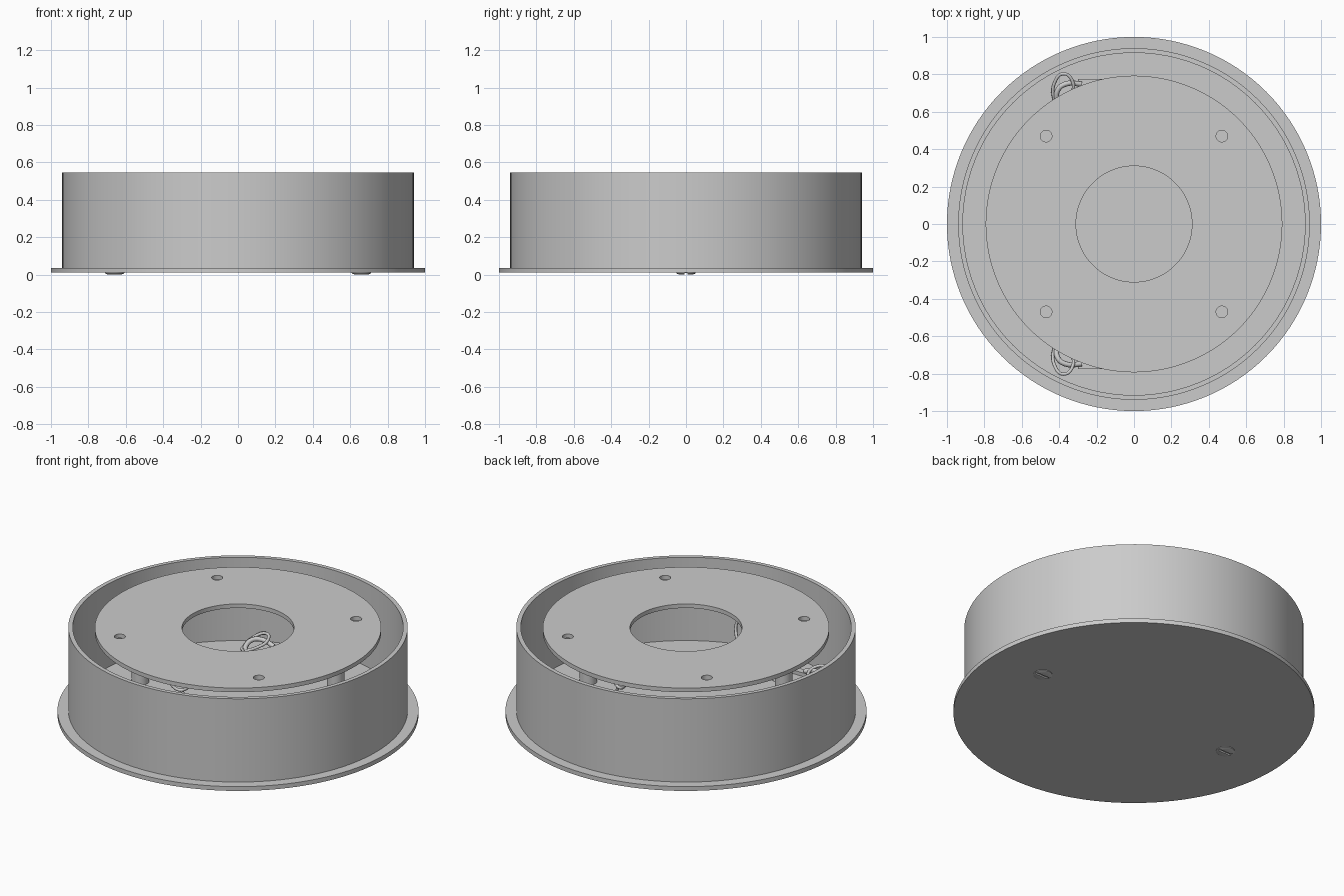
import bpy, bmesh
from math import sin, cos, pi
from mathutils import Vector

if "Cube" in bpy.data.objects:
    bpy.data.objects.remove(bpy.data.objects["Cube"])

SEG = 128


def finish(obj):
    bpy.ops.object.select_all(action='DESELECT')
    bpy.context.view_layer.objects.active = obj
    obj.select_set(True)
    bpy.ops.object.shade_smooth_by_angle(angle=0.6)
    return obj


def make(name, bm):
    bmesh.ops.recalc_face_normals(bm, faces=bm.faces)
    me = bpy.data.meshes.new(name)
    bm.to_mesh(me)
    bm.free()
    obj = bpy.data.objects.new(name, me)
    bpy.context.collection.objects.link(obj)
    return obj


def lathe(name, profile, at=(0, 0, 0), seg=SEG, closed=False):
    """Spin an (r, z) profile around z; points with r = 0 become poles."""
    bm = bmesh.new()
    rings = []
    for r, z in profile:
        n = 1 if r == 0 else seg
        rings.append([bm.verts.new((at[0] + r * cos(2 * pi * i / seg),
                                    at[1] + r * sin(2 * pi * i / seg),
                                    at[2] + z)) for i in range(n)])
    pairs = list(zip(rings, rings[1:])) + ([(rings[-1], rings[0])] if closed else [])
    for a, b in pairs:
        for i in range(seg):
            j = (i + 1) % seg
            loop = [a[i % len(a)], a[j % len(a)], b[j % len(b)], b[i % len(b)]]
            bm.faces.new(list(dict.fromkeys(loop)))
    return finish(make(name, bm))


def box(name, lo, hi):
    bm = bmesh.new()
    bmesh.ops.create_cube(bm, size=1)
    for v in bm.verts:
        v.co = Vector([(lo[k] + hi[k]) / 2 + v.co[k] * (hi[k] - lo[k]) for k in range(3)])
    return make(name, bm)


def cut(obj, cutter):
    m = obj.modifiers.new("cut", 'BOOLEAN')
    m.operation, m.solver, m.object = 'DIFFERENCE', 'EXACT', cutter
    bpy.context.view_layer.objects.active = obj
    bpy.ops.object.modifier_apply(modifier=m.name)
    bpy.data.objects.remove(cutter)


def wire(name, pts, radius, cyclic=False):
    cu = bpy.data.curves.new(name, 'CURVE')
    cu.dimensions = '3D'
    cu.bevel_depth, cu.bevel_resolution, cu.resolution_u = radius, 2, 8
    cu.use_fill_caps = True
    sp = cu.splines.new('BEZIER')
    sp.bezier_points.add(len(pts) - 1)
    for p, co in zip(sp.bezier_points, pts):
        p.co = co
        p.handle_left_type = p.handle_right_type = 'AUTO'
    sp.use_cyclic_u = cyclic
    obj = bpy.data.objects.new(name, cu)
    bpy.context.collection.objects.link(obj)
    return obj


# Housing: flanged floor with a thin upright wall
lathe("housing", [(0, .01), (1, .01), (1, .036), (.94, .036), (.94, .545),
                  (.915, .545), (.915, .036), (0, .036)])

# Mounting plate with centre opening and four screw holes
plate = lathe("mounting_plate", [(.31, .517), (.793, .517), (.793, .542), (.31, .542)],
              closed=True)
for sx in (-1, 1):
    for sy in (-1, 1):
        cut(plate, lathe("hole_cutter", [(0, -.05), (.031, -.05), (.031, .05), (0, .05)],
                         (.47 * sx, .47 * sy, .53), 32))
finish(plate)

for side, sx in (("left", -1), ("right", 1)):
    # Standoff between floor and plate
    lathe("standoff_" + side, [(0, .034), (.048, .034), (.048, .518), (0, .518)],
          (.66 * sx, 0, 0), 32)
    # Slotted screw head under the floor
    head = lathe("screw_head_" + side, [(0, 0), (.035, 0), (.052, .006), (.052, .015), (0, .015)],
                 (.66 * sx, 0, 0), 32)
    cut(head, box("slot_cutter", (.66 * sx - .1, -.008, -.01), (.66 * sx + .1, .008, .008)))
    finish(head)

for side, s in (("back", 1), ("front", -1)):
    # Flat tab and bent eye fixed to the floor
    box("floor_tab_" + side, (-.30, min(.735 * s, .775 * s), .034),
        (-.10, max(.735 * s, .775 * s), .058))
    wire("floor_eye_" + side, [(-.28, .748 * s, .065), (-.36, .75 * s, .085),
                               (-.405, .72 * s, .085), (-.41, .66 * s, .065),
                               (-.38, .62 * s, .05)], .014)
    # Cable loop through the eye
    wire("cable_loop_" + side, [(-.427, .67 * s, .06), (-.427, .75 * s, .08),
                                (-.375, .803 * s, .10), (-.325, .75 * s, .09),
                                (-.345, .68 * s, .07), (-.40, .62 * s, .06)],
         .009, True)
    # Slack cable rising to the plate
    wire("safety_cable_" + side, [(-.40, .62 * s, .06), (-.33, .52 * s, .08),
                                  (-.12, .50 * s, .15), (.07, .58 * s, .28),
                                  (.04, .60 * s, .40)], .009)
    # Matching loop and tab under the plate
    wire("plate_loop_" + side, [(.04, .60 * s, .40), (-.02, .62 * s, .43),
                                (-.03, .62 * s, .48), (.03, .60 * s, .50),
                                (.08, .59 * s, .45)], .009, True)
    box("plate_tab_" + side, (-.02, .60 * s - .02, .48), (.14, .60 * s + .02, .518))
